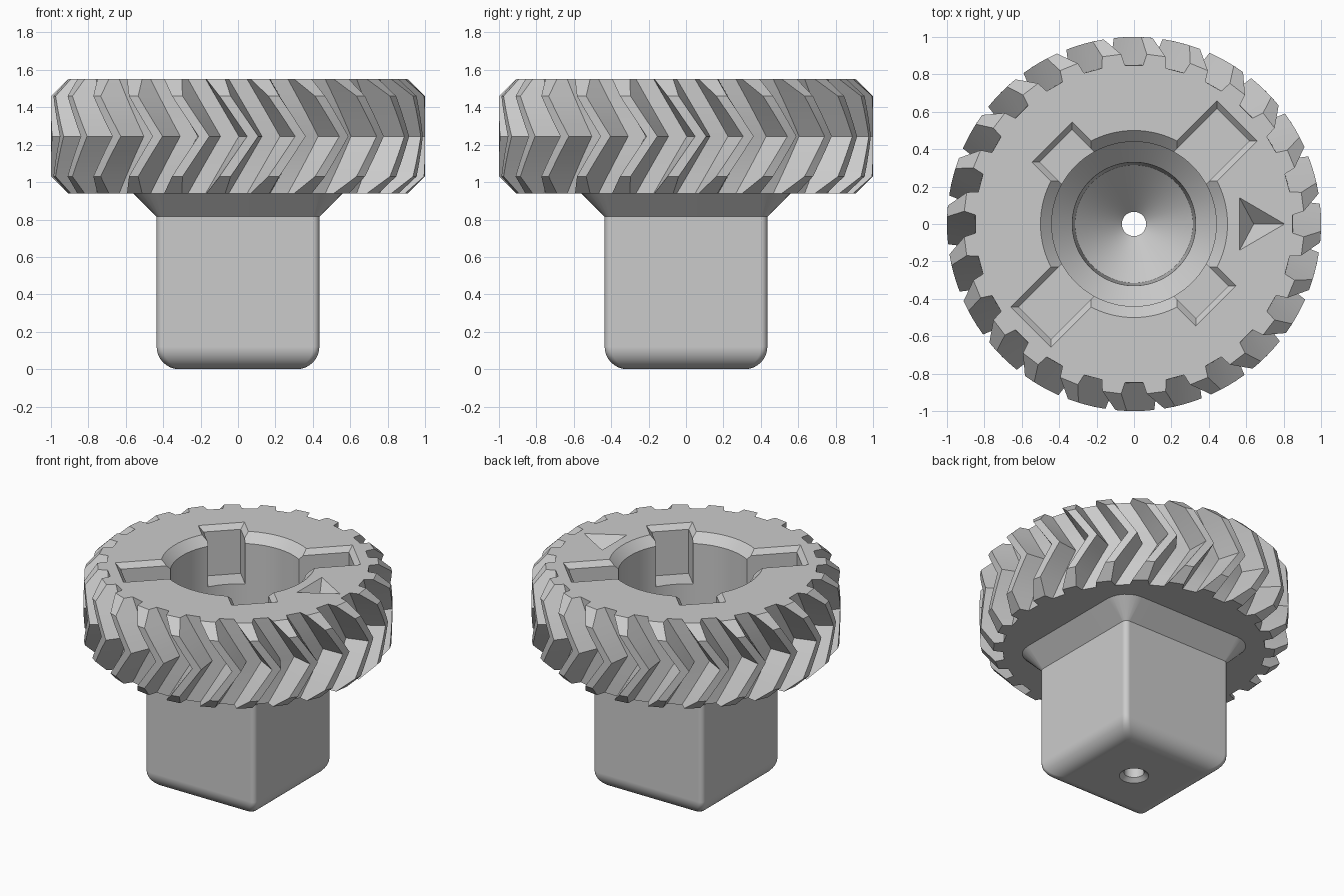
import bpy, bmesh
from math import sin, cos, pi, radians
from mathutils import Matrix, Vector

cube = bpy.data.objects.get("Cube")
if cube:
    bpy.data.objects.remove(cube, do_unlink=True)

grey = bpy.data.materials.new("plain grey")
grey.use_nodes = True
colour = (0.6, 0.6, 0.6, 1)
grey.diffuse_color = colour
grey.node_tree.nodes["Principled BSDF"].inputs["Base Color"].default_value = colour


def loft(name, rings):
    """Skin a stack of equal-length closed rings and cap both ends."""
    bm = bmesh.new()
    loops = [[bm.verts.new(p) for p in ring] for ring in rings]
    n = len(loops[0])
    for low, high in zip(loops, loops[1:]):
        for i in range(n):
            j = (i + 1) % n
            bm.faces.new((low[i], low[j], high[j], high[i]))
    bm.faces.new(loops[0][::-1])
    bm.faces.new(loops[-1])
    bmesh.ops.recalc_face_normals(bm, faces=bm.faces)
    mesh = bpy.data.meshes.new(name)
    bm.to_mesh(mesh)
    bm.free()
    mesh.materials.append(grey)
    ob = bpy.data.objects.new(name, mesh)
    bpy.context.collection.objects.link(ob)
    return ob


def circle(r, z, n=96):
    return [(r * cos(2 * pi * i / n), r * sin(2 * pi * i / n), z) for i in range(n)]


def rounded_square(z, half, r, n=6):
    ring = []
    for k in range(4):
        cx, cy = Vector((half - r, half - r)) @ Matrix.Rotation(-k * pi / 2, 2)
        for i in range(n + 1):
            a = k * pi / 2 + i * pi / 2 / n
            ring.append((cx + r * cos(a), cy + r * sin(a), z))
    return ring


# Wheel with herringbone tread: wide tooth roots tapering to narrow tips
TEETH, ROOT, BOTTOM, TOP, BEVEL = 24, 0.85, 0.94, 1.55, 0.09
MID, HALF = (BOTTOM + TOP) / 2, (TOP - BOTTOM) / 2


def tread_ring(z):
    edge = HALF - abs(z - MID)
    tip = 1 - max(0, BEVEL - edge)
    twist = radians(12) * edge / HALF
    root_w = radians(4.2)
    tip_w = root_w - radians(2.5) * (tip - ROOT) / (1 - ROOT)
    ring = []
    for k in range(TEETH):
        a = (k + 0.5) * 2 * pi / TEETH + twist
        for r, d in ((ROOT, -root_w), (tip, -tip_w), (tip, tip_w), (ROOT, root_w)):
            ring.append((r * cos(a + d), r * sin(a + d), z))
    return ring


lower = [BOTTOM] + [BOTTOM + BEVEL + (HALF - BEVEL) * i / 3 for i in range(4)]
levels = lower + [2 * MID - z for z in lower[-2::-1]]
wheel = loft("tread_wheel", [tread_ring(z) for z in levels])

# Square stem with a filleted foot and a flared collar
R = 0.12
foot = [i * pi / 16 for i in range(8, -1, -1)]
stem_rings = [rounded_square(R * (1 - sin(t)), 0.435 - R * (1 - cos(t)), 0.035) for t in foot]
stem_rings += [rounded_square(0.815, 0.435, 0.035),
               rounded_square(0.94, 0.56, 0.16),
               rounded_square(0.96, 0.56, 0.16)]
stem = loft("square_stem", stem_rings)

# Stepped central bore, open through the countersunk foot
bore_profile = [(0.095, -0.1), (0.095, 0.0), (0.065, 0.025), (0.065, 0.1), (0.315, 0.35),
                (0.33, 0.84), (0.44, 0.95), (0.44, 1.49), (0.5, 1.55), (0.56, 1.61)]
bore = loft("bore_cutter", [circle(r, z) for r, z in bore_profile])


# Diagonal slots with bevelled mouths
def slot(angle, length):
    rings = []
    for z, grow in ((1.2, -0.03), (1.515, -0.03), (1.55, 0), (1.585, 0.03)):
        w, end = 0.152 + grow, length + grow
        pts = ((0.2, -w), (end, -w), (end, w), (0.2, w))
        turn = Matrix.Rotation(angle, 3, 'Z')
        rings.append([turn @ Vector((x, y, z)) for x, y in pts])
    return loft("slot_cutter", rings)


slots = [slot(pi / 4 + k * pi / 2, 0.62 if k % 2 else 0.78) for k in range(4)]

# Arrow-shaped pointer recess
corners = ((0.565, -0.14), (0.805, 0), (0.565, 0.14))
arrow = loft("pointer_cutter", [
    [(0.64 + (x - 0.64) * s, y * s, z) for x, y in corners]
    for s, z in ((0.01, 1.451), (1, 1.55), (1.2, 1.57))])


# Cut the parts and bake the result
def carve(ob, cutters):
    for c in cutters:
        mod = ob.modifiers.new("cut", 'BOOLEAN')
        mod.operation, mod.solver, mod.object = 'DIFFERENCE', 'EXACT', c
    bpy.context.view_layer.update()
    graph = bpy.context.evaluated_depsgraph_get()
    mesh = bpy.data.meshes.new_from_object(ob.evaluated_get(graph))
    ob.modifiers.clear()
    ob.data = mesh
    mesh.name = ob.name


carve(wheel, [bore, arrow] + slots)
carve(stem, [bore])
for c in [bore, arrow] + slots:
    bpy.data.objects.remove(c, do_unlink=True)

# Smooth the rounded surfaces and keep the hard edges
for ob in (wheel, stem):
    bpy.ops.object.select_all(action='DESELECT')
    ob.select_set(True)
    bpy.context.view_layer.objects.active = ob
    bpy.ops.object.shade_smooth_by_angle(angle=radians(25))
    ob.modifiers.new("even_normals", 'WEIGHTED_NORMAL').keep_sharp = True
